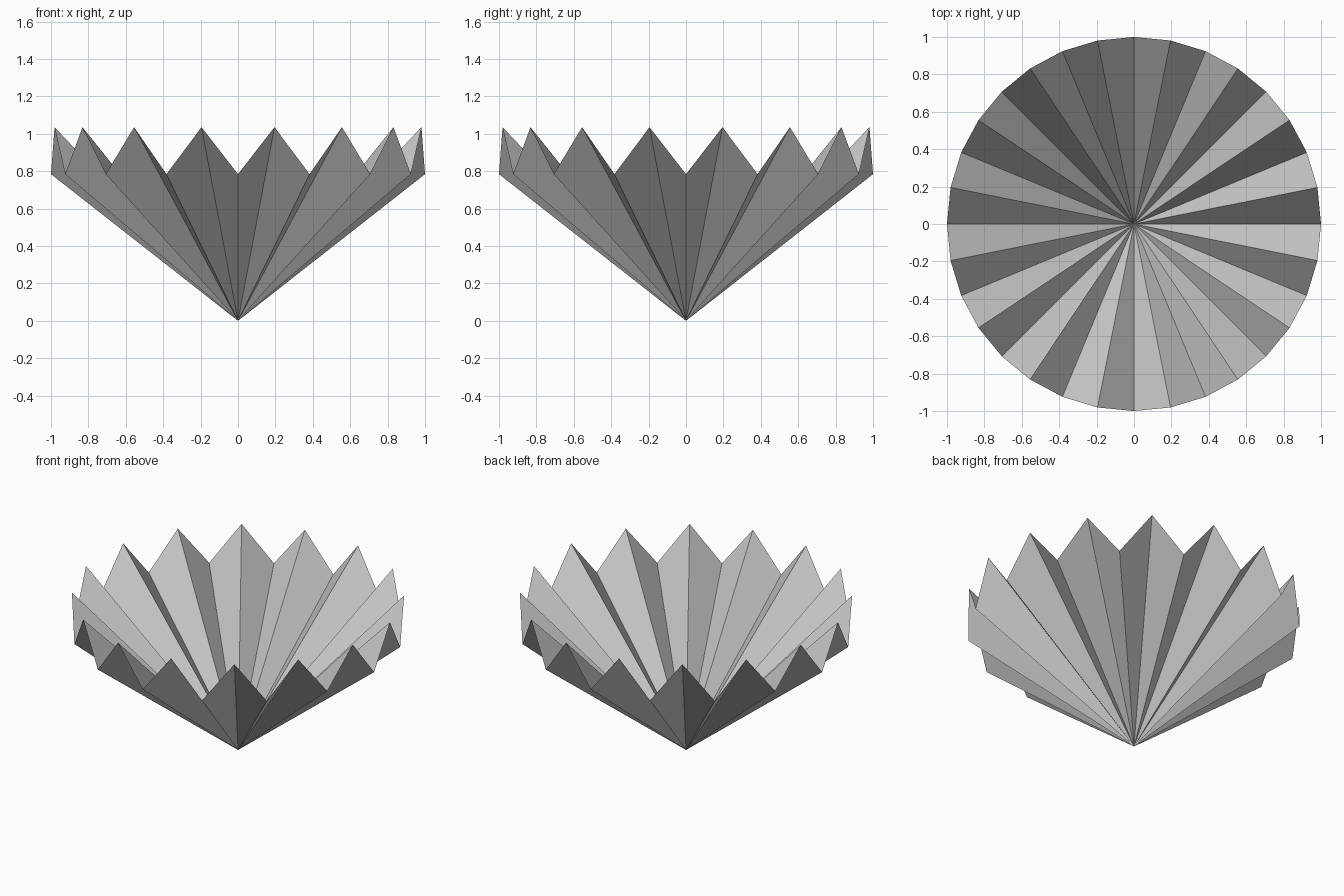
import bpy, bmesh
from math import cos, sin, tau

if "Cube" in bpy.data.objects:
    bpy.data.objects.remove(bpy.data.objects["Cube"])

SIDES = 32           # alternating valley and peak folds
LOW, HIGH = 0.784, 1.035

# Pleated open cone: folds fan out from a single point at the base
bm = bmesh.new()
apex = bm.verts.new((0, 0, 0))
rim = [bm.verts.new((cos(tau * i / SIDES), sin(tau * i / SIDES), HIGH if i % 2 else LOW))
       for i in range(SIDES)]
for i in range(SIDES):
    bm.faces.new((apex, rim[(i + 1) % SIDES], rim[i]))

mesh = bpy.data.meshes.new("pleated_cup")
bm.to_mesh(mesh)
bm.free()
bpy.context.collection.objects.link(bpy.data.objects.new("pleated_cup", mesh))
